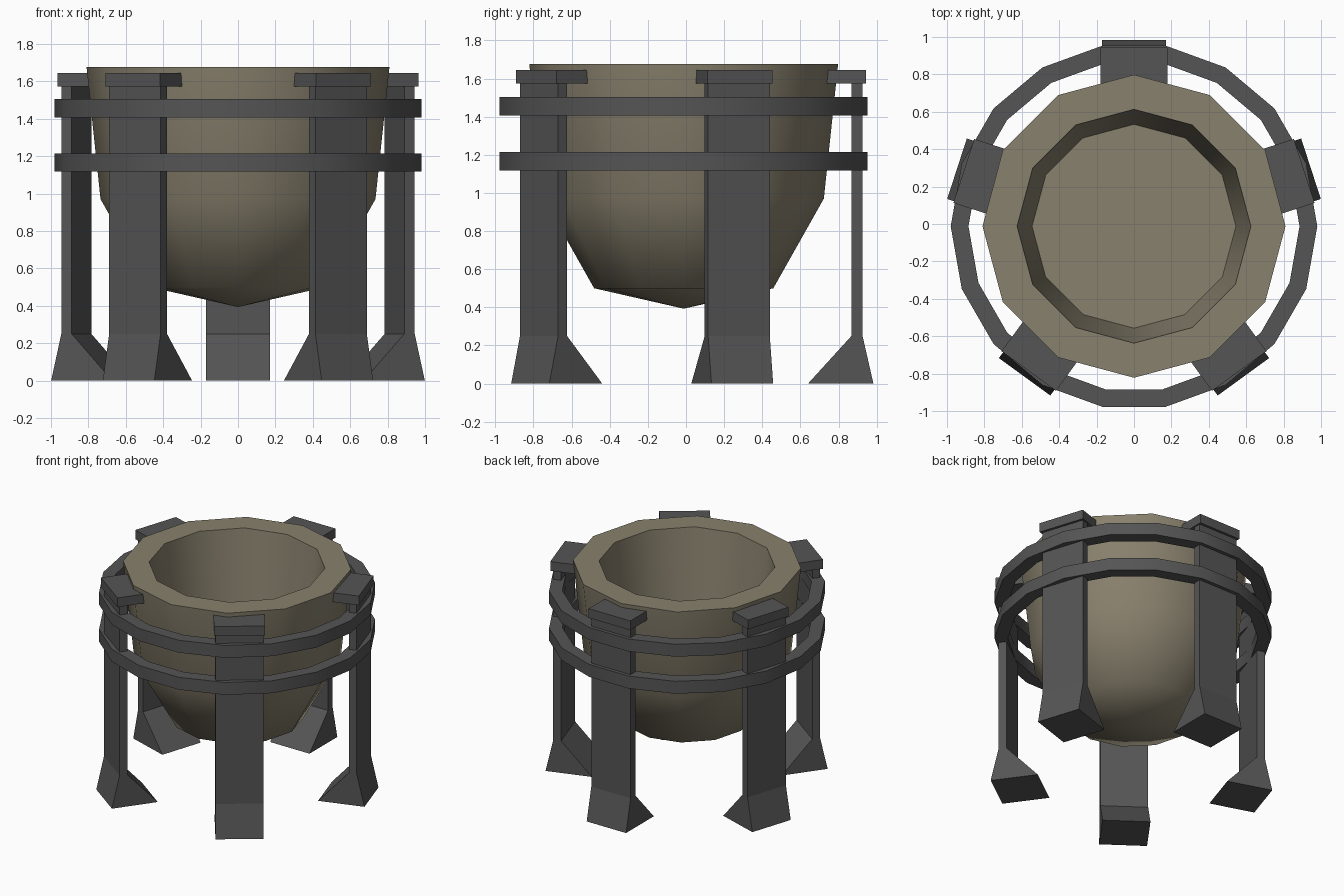
import bpy, bmesh, math
from mathutils import Matrix

if "Cube" in bpy.data.objects:
    bpy.data.objects.remove(bpy.data.objects["Cube"])

CY = -0.012  # common centre in y


def material(name, rgb):
    m = bpy.data.materials.new(name)
    m.diffuse_color = (*rgb, 1)
    m.use_nodes = True
    m.node_tree.nodes["Principled BSDF"].inputs["Base Color"].default_value = m.diffuse_color
    return m


STONE = material("warm stone", (0.25, 0.22, 0.155))
IRON = material("dark iron", (0.09, 0.09, 0.09))


def finish(bm, name, mat, smooth=None):
    bmesh.ops.recalc_face_normals(bm, faces=bm.faces)
    me = bpy.data.meshes.new(name)
    bm.to_mesh(me)
    bm.free()
    me.materials.append(mat)
    ob = bpy.data.objects.new(name, me)
    bpy.context.collection.objects.link(ob)
    ob.location.y = CY
    if smooth:
        bpy.ops.object.select_all(action='DESELECT')
        ob.select_set(True)
        bpy.context.view_layer.objects.active = ob
        bpy.ops.object.shade_smooth_by_angle(angle=math.radians(smooth))
    return ob


def lathe(name, profile, sides, mat, closed, smooth):
    """Spin (radius, z) points round z; radius 0 becomes a pole."""
    bm = bmesh.new()
    rows = []
    for r, z in profile:
        if r == 0:
            rows.append([bm.verts.new((0, 0, z))] * sides)
        else:
            rows.append([bm.verts.new((r * math.cos(2 * math.pi * i / sides),
                                       r * math.sin(2 * math.pi * i / sides), z))
                         for i in range(sides)])
    pairs = list(zip(rows, rows[1:])) + ([(rows[-1], rows[0])] if closed else [])
    for a, b in pairs:
        for i in range(sides):
            j = (i + 1) % sides
            bm.faces.new(list(dict.fromkeys((a[i], a[j], b[j], b[i]))))
    return finish(bm, name, mat, smooth)


def slab(name, profile, half, angle, mat):
    """Extrude a (radius, z) outline sideways and turn it to the leg angle."""
    bm = bmesh.new()
    face = bm.faces.new([bm.verts.new((r, -half, z)) for r, z in profile])
    ext = bmesh.ops.extrude_face_region(bm, geom=[face])
    moved = [v for v in ext["geom"] if isinstance(v, bmesh.types.BMVert)]
    bmesh.ops.translate(bm, verts=moved, vec=(0, 2 * half, 0))
    bm.transform(Matrix.Rotation(angle, 4, 'Z'))
    return finish(bm, name, mat)


# Thick-walled bowl with a pointed underside
lathe("bowl", [(0, 0.393), (0.47, 0.50), (0.735, 0.97), (0.81, 1.677),
               (0.625, 1.677), (0.545, 0.97), (0, 0.97)], 12, STONE, False, 60)

# Two hoops tying the legs together
for name, z in (("lower_hoop", 1.118), ("upper_hoop", 1.407)):
    lathe(name, [(0.98, z), (0.98, z + 0.097), (0.885, z + 0.097), (0.885, z)],
          18, IRON, True, 30)

# Five legs with flared feet, and a clamp block over each
for k in range(5):
    a = math.radians(90 + 72 * k)
    slab(f"leg_{k + 1}", [(0.652, 0), (0.995, 0), (0.938, 0.25), (0.938, 1.58),
                          (0.88, 1.58), (0.88, 0.25)], 0.17, a, IRON)
    slab(f"clamp_{k + 1}", [(0.75, 1.573), (0.957, 1.573), (0.957, 1.645),
                            (0.75, 1.645)], 0.18, a, IRON)
